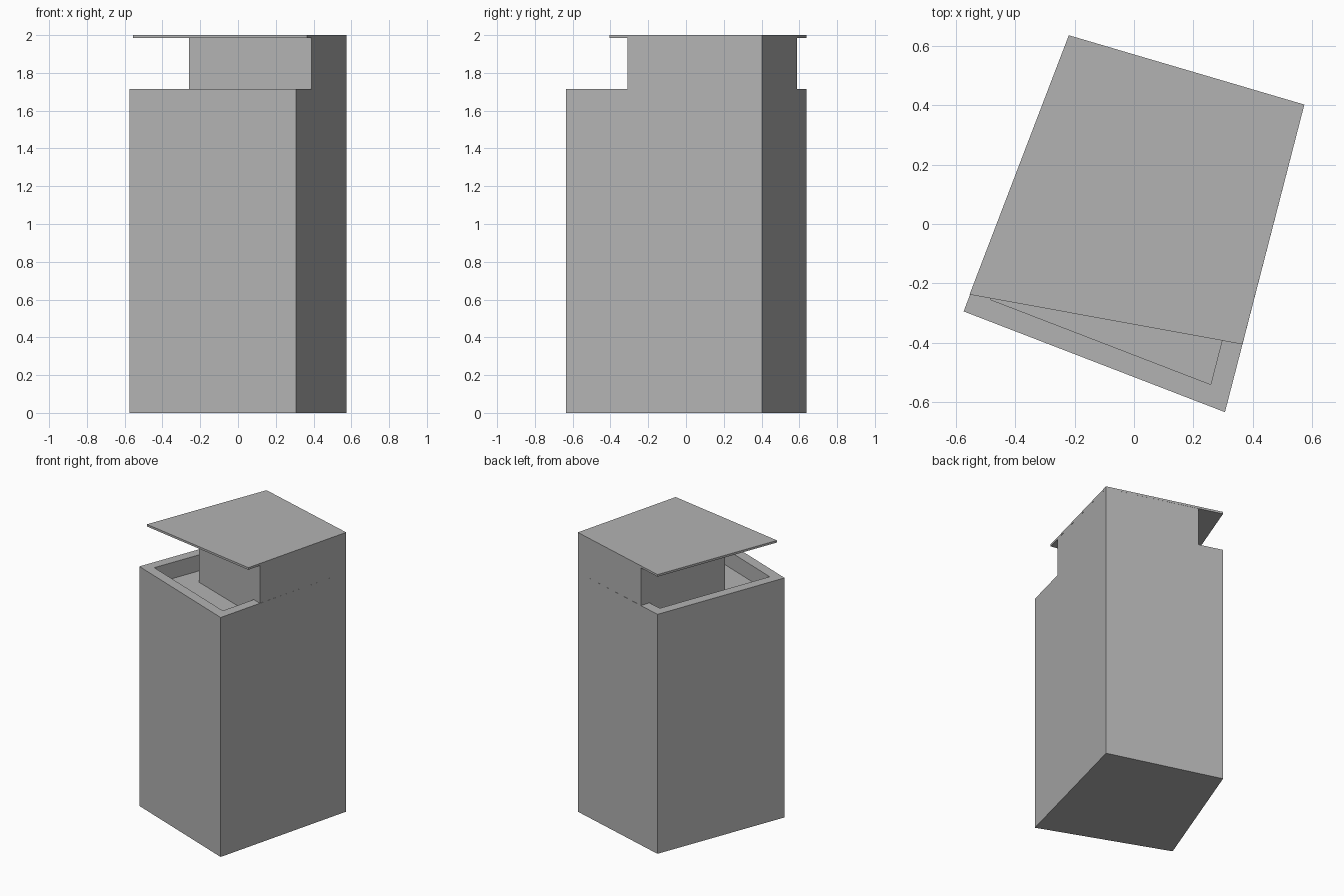
import bpy
import bmesh
from mathutils import Vector
from mathutils.geometry import intersect_line_line_2d, intersect_point_line

cube = bpy.data.objects.get("Cube")
if cube:
    bpy.data.objects.remove(cube, do_unlink=True)

grey = bpy.data.materials.new("plain grey")
grey.use_nodes = True
colour = (0.45, 0.45, 0.45, 1)
grey.diffuse_color = colour
grey.node_tree.nodes["Principled BSDF"].inputs["Base Color"].default_value = colour


def prism(name, outline, low, high):
    """Extrude a counter-clockwise outline from low to high."""
    bm = bmesh.new()
    base = bm.faces.new([bm.verts.new((x, y, low)) for x, y in outline])
    top = bmesh.ops.extrude_face_region(bm, geom=[base])["geom"]
    moved = [v for v in top if isinstance(v, bmesh.types.BMVert)]
    bmesh.ops.translate(bm, verts=moved, vec=(0, 0, high - low))
    bmesh.ops.recalc_face_normals(bm, faces=bm.faces)
    mesh = bpy.data.meshes.new(name)
    bm.to_mesh(mesh)
    bm.free()
    mesh.materials.append(grey)
    obj = bpy.data.objects.new(name, mesh)
    bpy.context.collection.objects.link(obj)
    return obj


def inset(outline, distance):
    """Move every side of a convex counter-clockwise outline inwards."""
    points = [Vector(p) for p in outline]
    sides = []
    for a, b in zip(points, points[1:] + points[:1]):
        along = (b - a).normalized()
        shift = Vector((-along.y, along.x)) * distance
        sides.append((a + shift - along, b + shift + along))
    return [intersect_line_line_2d(*sides[i - 1], *sides[i])
            for i in range(len(sides))]


# Plan corners
front_right = (-0.575, -0.295)
front_left = (0.307, -0.635)
back_left = (0.575, 0.403)
back_right = (-0.22, 0.637)
plan = [front_right, front_left, back_left, back_right]
core = [(0.39, -0.31), back_left, (-0.055, 0.587), (-0.259, -0.07)]

floor_z, rim_z, roof_z, top_z = 1.60, 1.715, 1.985, 2.0

# Tall body with a shallow basin sunk into its top
body = prism("body", plan, 0, rim_z)
cutter = prism("basin_cutter", inset(plan, 0.07), floor_z, rim_z + 0.1)
cutter.hide_render = True
cutter.hide_viewport = True
cut = body.modifiers.new("basin", 'BOOLEAN')
cut.operation = 'DIFFERENCE'
cut.solver = 'EXACT'
cut.object = cutter
bpy.context.view_layer.objects.active = body
bpy.ops.object.modifier_apply(modifier=cut.name)
bpy.data.objects.remove(cutter, do_unlink=True)

# Upper core standing in the basin
prism("upper_core", core, floor_z, roof_z)

# Thin overhanging roof
prism("roof_slab", [(-0.555, -0.238), (0.366, -0.406), back_left, back_right],
      roof_z, top_z)
